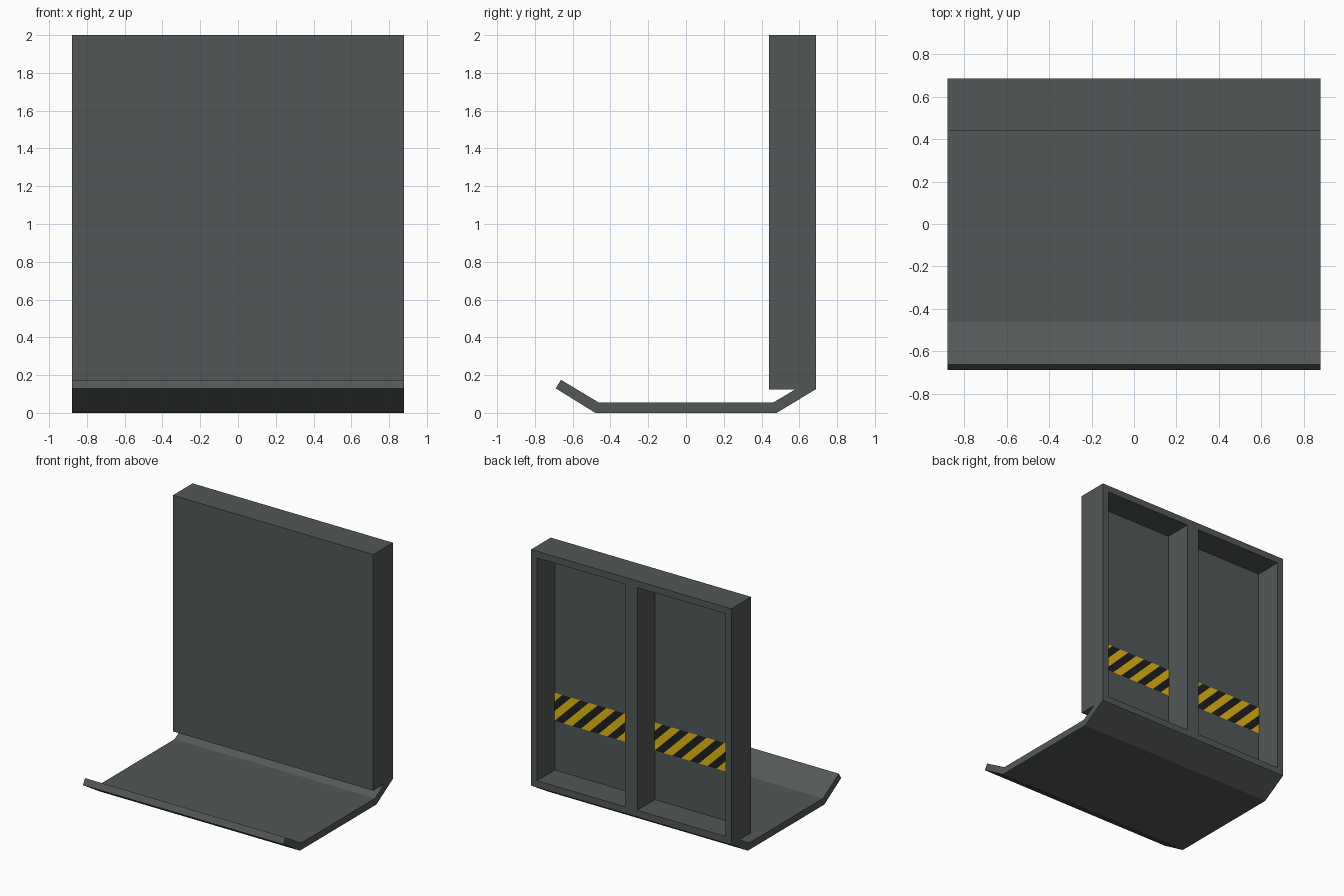
import bpy, bmesh, math
from mathutils import Vector

if "Cube" in bpy.data.objects:
    bpy.data.objects.remove(bpy.data.objects["Cube"])

HALF_W = 0.88
PANEL_Y = 0.465          # visible back face of the thin front sheet
Y_FRONT, Y_BACK = 0.44, 0.687
Z_BOT, Z_TOP = 0.125, 2.0
RIM = 0.053


def material(name, rgb):
    m = bpy.data.materials.new(name)
    m.diffuse_color = (*rgb, 1)
    m.use_nodes = True
    m.node_tree.nodes["Principled BSDF"].inputs["Base Color"].default_value = m.diffuse_color
    return m


GREY = material("dark grey metal", (0.088, 0.097, 0.097))
YELLOW = material("warning yellow", (0.76, 0.48, 0.007))
BLACK = material("warning black", (0.014, 0.014, 0.014))


def finish(name, bm, mats):
    me = bpy.data.meshes.new(name)
    bm.to_mesh(me)
    bm.free()
    for m in mats:
        me.materials.append(m)
    ob = bpy.data.objects.new(name, me)
    bpy.context.collection.objects.link(ob)
    return ob


def extrude_x(name, profile):
    """Extrude a (y, z) profile over the full width."""
    bm = bmesh.new()
    face = bm.faces.new([bm.verts.new((-HALF_W, y, z)) for y, z in profile])
    r = bmesh.ops.extrude_face_region(bm, geom=[face])
    vs = [g for g in r["geom"] if isinstance(g, bmesh.types.BMVert)]
    bmesh.ops.translate(bm, verts=vs, vec=(2 * HALF_W, 0, 0))
    bmesh.ops.recalc_face_normals(bm, faces=bm.faces)
    return finish(name, bm, [GREY])


def box(name, x0, x1, y0, y1, z0, z1):
    bm = bmesh.new()
    bmesh.ops.create_cube(bm, size=1)
    for v in bm.verts:
        v.co = Vector(((x0 + x1) / 2 + v.co.x * (x1 - x0),
                       (y0 + y1) / 2 + v.co.y * (y1 - y0),
                       (z0 + z1) / 2 + v.co.z * (z1 - z0)))
    return finish(name, bm, [GREY])


# Bent floor plate with raised front lip and rear bend
extrude_x("floor_plate", [
    (-0.69, 0.13), (-0.662, 0.175), (-0.462, 0.055), (0.462, 0.055),
    (0.58, 0.125), (Y_BACK, Z_BOT), (0.48, 0.0), (-0.48, 0.0)])

# Upright wall: thin front sheet, with a deep frame open at the back
box("wall_sheet", -HALF_W, HALF_W, Y_FRONT, PANEL_Y, Z_BOT, Z_TOP)
box("top_rail", -HALF_W, HALF_W, PANEL_Y, Y_BACK, Z_TOP - RIM, Z_TOP)
box("bottom_rail", -HALF_W, HALF_W, PANEL_Y, Y_BACK, Z_BOT, Z_BOT + RIM)
for name, x0, x1 in (("left_post", -HALF_W, -HALF_W + RIM),
                     ("middle_post", -RIM, RIM),
                     ("right_post", HALF_W - RIM, HALF_W)):
    box(name, x0, x1, PANEL_Y, Y_BACK, Z_BOT + RIM, Z_TOP - RIM)


# Hazard bands: a strip cut along diagonals, coloured alternately
def hazard_band(name, x_start, x_end, z0=0.57, z1=0.793):
    y = PANEL_Y + 0.003
    half = (x_start - x_end) / 10          # five yellow/black pairs
    bm = bmesh.new()
    bm.faces.new([bm.verts.new(c) for c in (
        (x_start, y, z0), (x_end, y, z0), (x_end, y, z1), (x_start, y, z1))])
    for k in range(-4, 11):
        bmesh.ops.bisect_plane(
            bm, geom=bm.verts[:] + bm.edges[:] + bm.faces[:], dist=1e-5,
            plane_co=(x_start - k * half, y, z0), plane_no=(1, 0, 1))
    for f in bm.faces:
        c = f.calc_center_median()
        s = (x_start - c.x) - (c.z - z0)
        f.material_index = math.floor(s / half) % 2
        if f.normal.y < 0:
            f.normal_flip()
    finish(name, bm, [BLACK, YELLOW])


hazard_band("right_hazard_band", HALF_W - RIM, RIM)
hazard_band("left_hazard_band", -RIM, -HALF_W + RIM)
